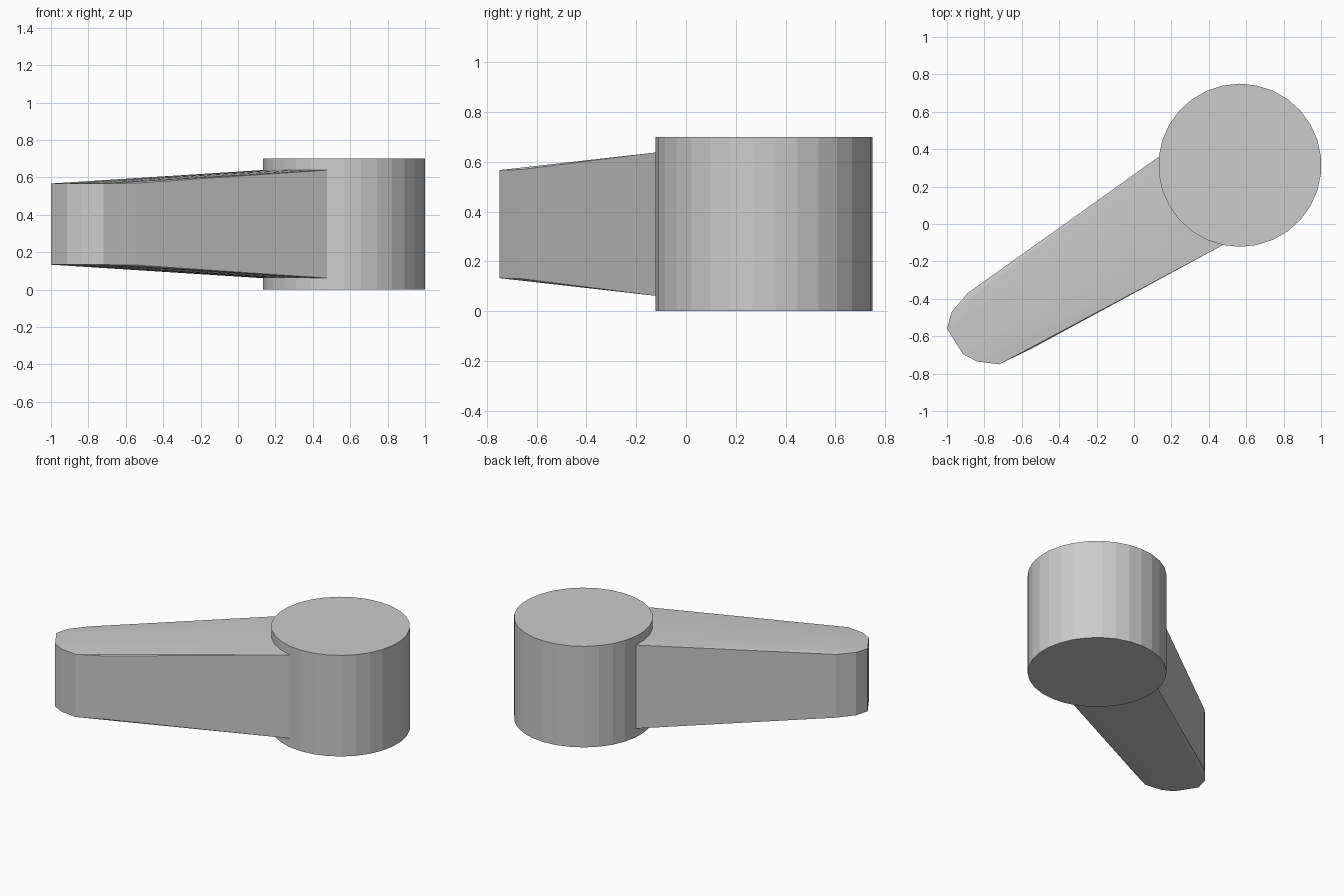
import bpy, bmesh
from math import cos, sin, radians

if "Cube" in bpy.data.objects:
    bpy.data.objects.remove(bpy.data.objects["Cube"])

R, H = 0.436, 0.70
CX, CY = 0.566, 0.314
MID = H / 2


def make_object(name, bm):
    bmesh.ops.recalc_face_normals(bm, faces=bm.faces)
    mesh = bpy.data.meshes.new(name)
    bm.to_mesh(mesh)
    bm.free()
    obj = bpy.data.objects.new(name, mesh)
    bpy.context.collection.objects.link(obj)
    return obj


# Round hub, 30 sides, with a corner pointing to the back
bpy.ops.mesh.primitive_cylinder_add(vertices=30, radius=R, depth=H, location=(CX, CY, MID))
bpy.context.object.name = "hub"

# Tapered arm: hull between the rounded tip and the hub's facing arc
tip = [(-0.89, -0.37, 0.219), (-0.975, -0.47, 0.218), (-1.0, -0.56, 0.217),
       (-0.915, -0.695, 0.217), (-0.84, -0.735, 0.217), (-0.72, -0.75, 0.217),
       (-0.545, -0.665, 0.219)]
root = [(CX + R * cos(radians(a)), CY + R * sin(radians(a)), 0.289)
        for a in range(174, 259, 12)]

bm = bmesh.new()
for x, y, half in tip + root:
    for side in (-1, 1):
        bm.verts.new((x, y, MID + side * half))
result = bmesh.ops.convex_hull(bm, input=bm.verts)
unused = {g for g in result["geom_interior"] + result["geom_unused"]
          if isinstance(g, bmesh.types.BMVert)}
bmesh.ops.delete(bm, geom=list(unused), context='VERTS')
make_object("arm", bm)
